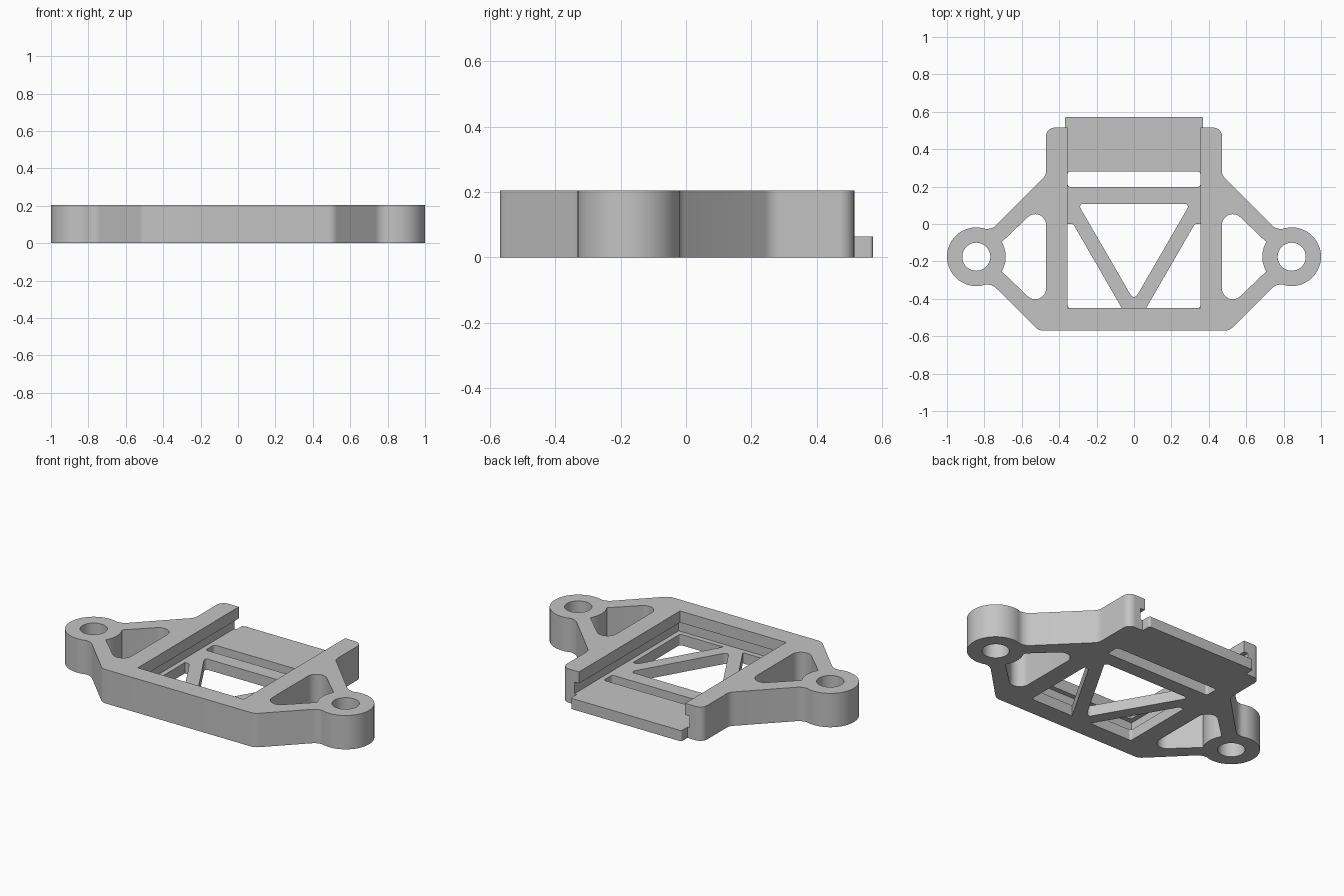
import bpy, bmesh
from math import sin, cos, radians, tan, ceil
from mathutils import Vector

cube = bpy.data.objects.get("Cube")
if cube:
    bpy.data.objects.remove(cube, do_unlink=True)

HEIGHT, FLOOR, LIP = 0.205, 0.065, 0.135
LUG_X, LUG_Y, LUG_R, HOLE_R = 0.843, -0.175, 0.157, 0.075

grey = bpy.data.materials.new("plain grey")
grey.use_nodes = True
grey.diffuse_color = (0.55, 0.55, 0.55, 1)
grey.node_tree.nodes["Principled BSDF"].inputs["Base Color"].default_value = (0.55, 0.55, 0.55, 1)


def rounded(corners):
    """Turn (x, y, radius) corners into an outline with filleted corners."""
    out = []
    for i, (x, y, r) in enumerate(corners):
        p = Vector((x, y))
        if not r:
            out.append(p)
            continue
        a = (Vector(corners[i - 1][:2]) - p).normalized()
        b = (Vector(corners[(i + 1) % len(corners)][:2]) - p).normalized()
        half = a.angle(b) / 2
        centre = p + (a + b).normalized() * (r / sin(half))
        start = p + a * (r / tan(half)) - centre
        end = p + b * (r / tan(half)) - centre
        sweep = start.angle_signed(end)
        n = max(2, ceil(abs(sweep) / radians(10)))
        for k in range(n + 1):
            t = -sweep * k / n
            out.append(centre + Vector((start.x * cos(t) - start.y * sin(t),
                                        start.x * sin(t) + start.y * cos(t))))
    return out


def arc(radius, first, last, step):
    """Unrounded corners along a circle about the lug centre, in degrees."""
    n = round(abs(last - first) / step)
    angles = [radians(first + (last - first) * k / n) for k in range(n + 1)]
    return [(LUG_X + radius * cos(a), LUG_Y + radius * sin(a), 0) for a in angles]


def mirror(corners):
    return [(-x, y, r) for x, y, r in reversed(corners)]


def prism(name, corners, z0, z1):
    bm = bmesh.new()
    face = bm.faces.new([bm.verts.new((p.x, p.y, z0)) for p in rounded(corners)])
    top = bmesh.ops.extrude_face_region(bm, geom=[face])["geom"]
    bmesh.ops.translate(bm, vec=(0, 0, z1 - z0),
                        verts=[v for v in top if isinstance(v, bmesh.types.BMVert)])
    bmesh.ops.recalc_face_normals(bm, faces=bm.faces)
    mesh = bpy.data.meshes.new(name)
    bm.to_mesh(mesh)
    bm.free()
    mesh.materials.append(grey)
    obj = bpy.data.objects.new(name, mesh)
    bpy.context.collection.objects.link(obj)
    return obj


def rect(x, y0, y1, r=0):
    return [(-x, y0, r), (x, y0, r), (x, y1, r), (-x, y1, r)]


def combine(target, tool, operation):
    bpy.context.view_layer.objects.active = target
    mod = target.modifiers.new("cut", "BOOLEAN")
    mod.operation, mod.solver, mod.object = operation, "EXACT", tool
    tool.hide_render = True
    bpy.ops.object.modifier_apply(modifier=mod.name)
    bpy.data.objects.remove(tool, do_unlink=True)


# Body outline: front edge, lug with filleted necks, rail end
half = ([(0.51, -0.57, 0.06), (0.752, -0.328, 0.07)]
        + arc(LUG_R, -110, 110, 7)
        + [(0.752, -0.022, 0.07), (0.47, 0.26, 0.06), (0.47, 0.515, 0.045)])
bracket = prism("bracket_body", half + mirror(half), 0, HEIGHT)

# Tongue reaching out behind the rails
combine(bracket, prism("tongue", [(-0.37, 0.45, 0), (0.37, 0.45, 0),
                                  (0.37, 0.573, 0.012), (-0.37, 0.573, 0.012)], 0, FLOOR), "UNION")

# Open channel, and the wider groove beneath its lip
combine(bracket, prism("channel", rect(0.355, -0.45, 0.8), FLOOR, 0.4), "DIFFERENCE")
combine(bracket, prism("groove", rect(0.385, -0.48, 0.8), FLOOR, LIP), "DIFFERENCE")

# Floor openings: rear slot and centre triangle
combine(bracket, prism("slot", rect(0.355, 0.198, 0.28, 0.015), -0.1, 0.1), "DIFFERENCE")
combine(bracket, prism("triangle", [(-0.3, 0.108, 0.016), (0, -0.41, 0.02),
                                    (0.3, 0.108, 0.016)], -0.1, 0.1), "DIFFERENCE")

# Openings on both sides: floor window, wing pocket and lug hole
window = [(0.355, 0, 0), (0.355, -0.45, 0.015), (0.065, -0.45, 0), (0.325, 0, 0.02)]
pocket = [(0.47, -0.48, 0.058)] + arc(LUG_R, 210, 150, 7) + [(0.47, 0.13, 0.058)]
hole = arc(HOLE_R, 0, 350, 10)
for name, shape, top in (("window", window, 0.1), ("pocket", pocket, 0.4), ("hole", hole, 0.4)):
    for side in (shape, mirror(shape)):
        combine(bracket, prism(name, side, -0.1, top), "DIFFERENCE")

# Smooth the curved walls, keep the edges crisp
for o in bpy.context.selected_objects:
    o.select_set(False)
bracket.select_set(True)
bpy.context.view_layer.objects.active = bracket
bpy.ops.object.shade_smooth_by_angle(angle=radians(30))
